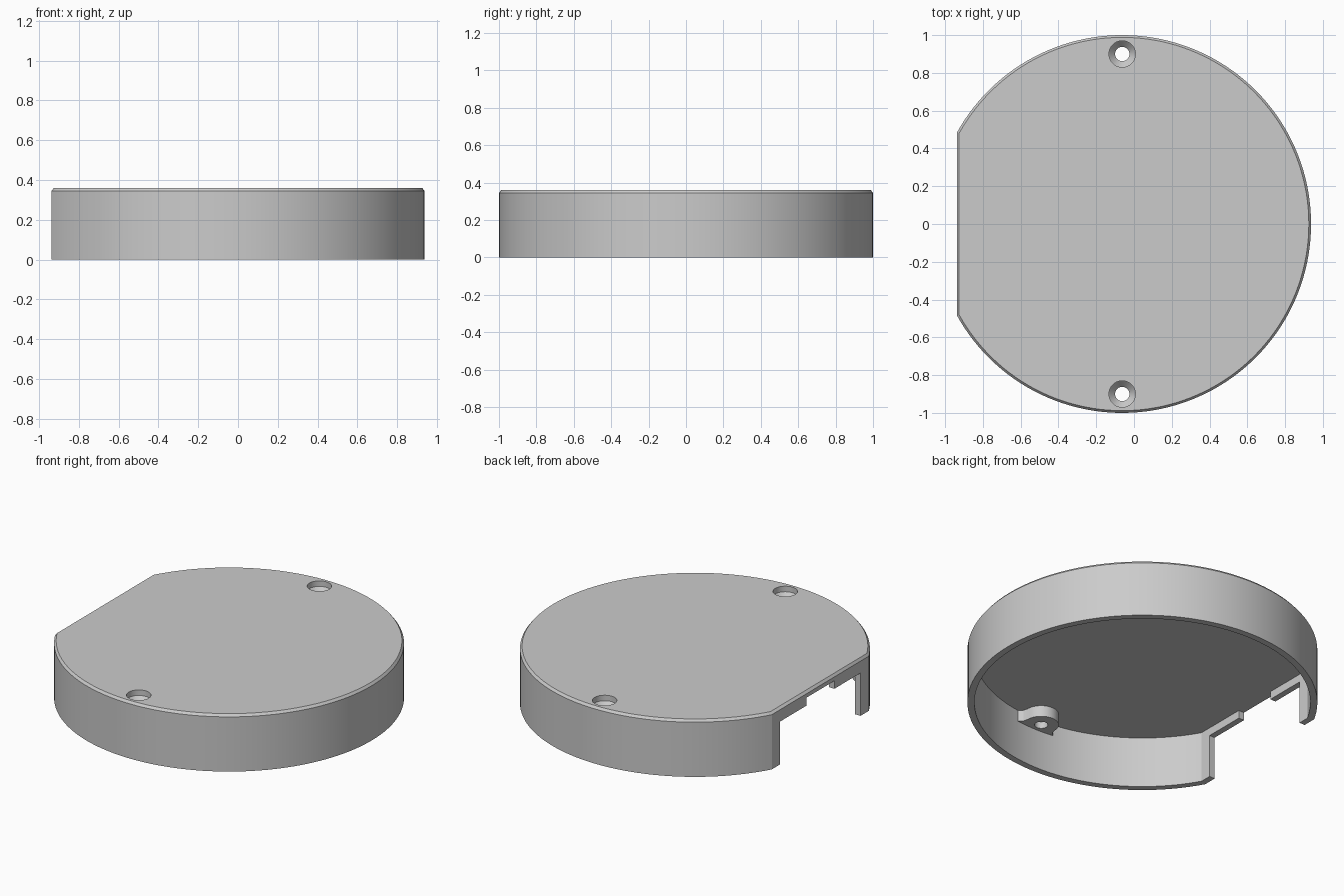
import bpy, bmesh, math

if "Cube" in bpy.data.objects:
    bpy.data.objects.remove(bpy.data.objects["Cube"], do_unlink=True)

CX = -0.0625          # centre of the round outline
HEIGHT = 0.36
CEILING = 0.32        # underside of the top plate

grey = bpy.data.materials.new("light_grey")
grey.use_nodes = True
GREY = (0.6, 0.6, 0.6, 1)
grey.diffuse_color = GREY
grey.node_tree.nodes["Principled BSDF"].inputs["Base Color"].default_value = GREY


def loft(name, rings):
    """Closed solid through rings of (points, z), bottom to top."""
    bm = bmesh.new()
    loops = [[bm.verts.new((x, y, z)) for x, y in pts] for pts, z in rings]
    n = len(loops[0])
    for lower, upper in zip(loops, loops[1:]):
        for i in range(n):
            j = (i + 1) % n
            bm.faces.new((lower[i], lower[j], upper[j], upper[i]))
    bm.faces.new(loops[0][::-1])
    bm.faces.new(loops[-1])
    bmesh.ops.recalc_face_normals(bm, faces=bm.faces)
    mesh = bpy.data.meshes.new(name)
    bm.to_mesh(mesh)
    bm.free()
    mesh.materials.append(grey)
    ob = bpy.data.objects.new(name, mesh)
    bpy.context.collection.objects.link(ob)
    return ob


def d_shape(radius, flat, n=128):
    """Circle cut by a flat on the -x side."""
    a = math.pi - math.acos(flat / radius)
    return [(CX + radius * math.cos(t), radius * math.sin(t))
            for t in (-a + 2 * a * i / n for i in range(n + 1))]


def circle(radius, y, n=40):
    return [(CX + radius * math.cos(t), y + radius * math.sin(t))
            for t in (2 * math.pi * i / n for i in range(n))]


def box(x0, x1, y):
    return [(x0, -y), (x1, -y), (x1, y), (x0, y)]


def combine(target, tool, operation):
    """Apply a boolean and throw the tool away."""
    tool.hide_render = True
    mod = target.modifiers.new(operation, "BOOLEAN")
    mod.operation, mod.solver, mod.object = operation, "EXACT", tool
    bpy.context.view_layer.objects.active = target
    bpy.ops.object.modifier_apply(modifier=mod.name)
    bpy.data.objects.remove(tool, do_unlink=True)


# Cover shell: chamfered outer body, hollowed from below
cover = loft("cover", [(d_shape(1, 0.875), 0), (d_shape(1, 0.875), 0.345),
                       (d_shape(0.988, 0.863), HEIGHT)])
inner = d_shape(0.96, 0.837)
combine(cover, loft("cavity", [(inner, -0.1), (inner, CEILING)]), "DIFFERENCE")

# Stepped opening in the flat side
for half_width, top in ((0.40, 0.27), (0.14, CEILING)):
    outline = box(-1.1, -0.88, half_width)
    combine(cover, loft("opening", [(outline, -0.1), (outline, top)]), "DIFFERENCE")

# Screw bosses with flared feet, and their countersunk holes
for side in (1, -1):
    arc = [math.pi * i / 24 for i in range(25)]
    boss = [(CX + 0.1 * math.cos(t), side * (0.9 - 0.1 * math.sin(t))) for t in arc]
    boss = ([(CX + 0.13, side * 0.97), (CX + 0.13, side * 0.95), (CX + 0.108, side * 0.93)]
            + boss
            + [(CX - 0.108, side * 0.93), (CX - 0.13, side * 0.95), (CX - 0.13, side * 0.97)])
    combine(cover, loft("boss", [(boss, 0.25), (boss, 0.34)]), "UNION")
    hole = [(0.038, 0.2), (0.038, 0.29), (0.07, 0.325), (0.07, 0.4)]
    combine(cover, loft("screw_hole", [(circle(r, side * 0.9), z) for r, z in hole]),
            "DIFFERENCE")

# Smooth round walls, sharp edges
bpy.ops.object.select_all(action="DESELECT")
cover.select_set(True)
bpy.context.view_layer.objects.active = cover
bpy.ops.object.shade_smooth_by_angle(angle=math.radians(25))
